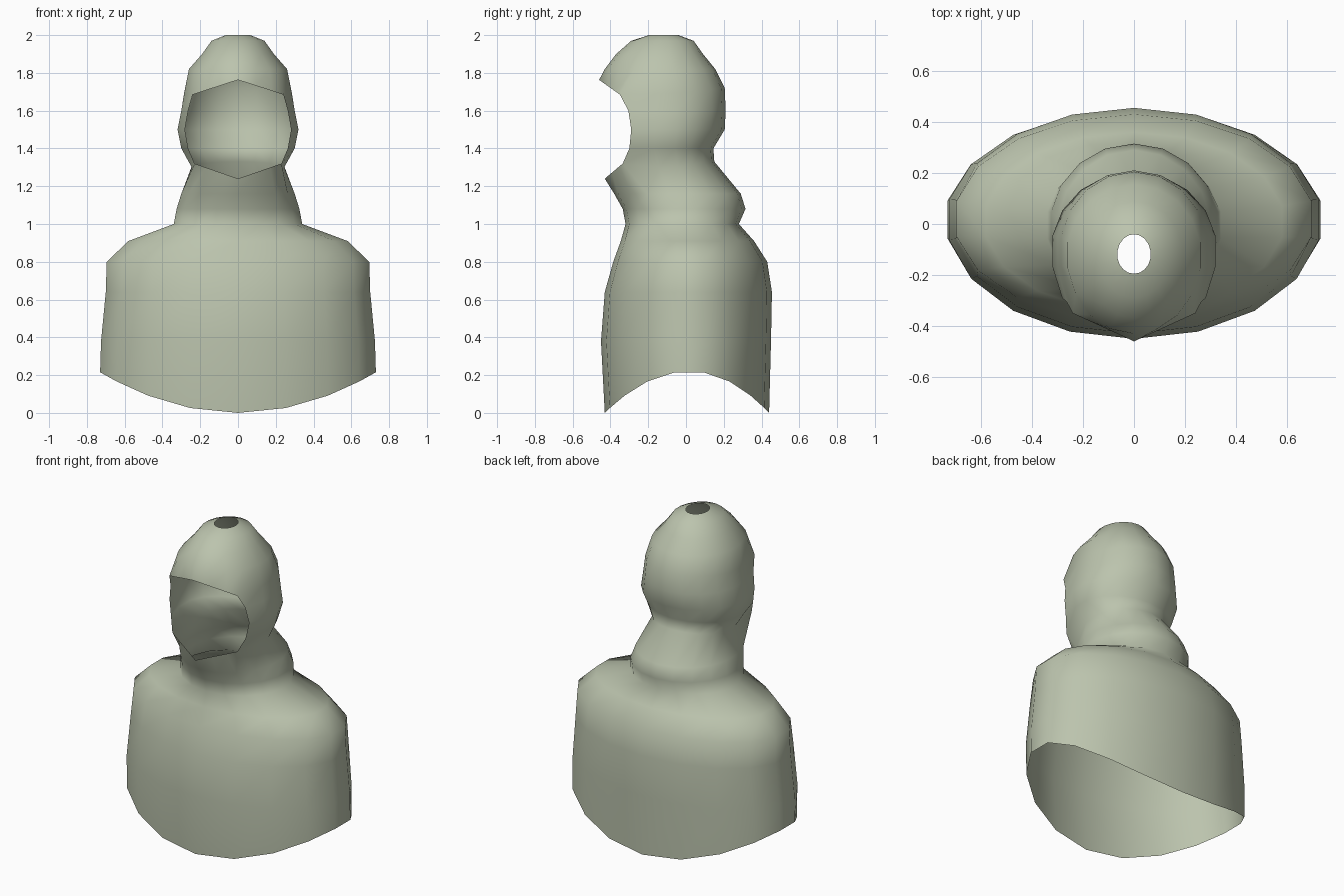
import bpy, bmesh, math

if "Cube" in bpy.data.objects:
    bpy.data.objects.remove(bpy.data.objects["Cube"])

SEG = 18        # columns around the garment, column 0 at the front centre
FACE_HALF = 3   # columns either side of the front that open for the face

# Each ring: height, half width, front y, centre y, back y
BODY = [(0.00, 0.73, -0.43, 0.02, 0.44), (0.38, 0.725, -0.45, 0.02, 0.45),
        (0.64, 0.70, -0.43, 0.02, 0.455), (0.80, 0.695, -0.385, 0.02, 0.43),
        (0.91, 0.58, -0.345, 0.01, 0.36), (1.00, 0.34, -0.32, 0.0, 0.28)]
COLLAR = [(1.08, 0.325, -0.335, -0.01, 0.315), (1.16, 0.30, -0.38, -0.03, 0.29)]
CHIN = [(1.30, 0.245, -0.43, -0.08, 0.15)]
FACE = [(1.40, 0.30, -0.50, -0.10, 0.145), (1.50, 0.32, -0.48, -0.10, 0.205),
        (1.60, 0.30, -0.51, -0.10, 0.21)]
BROW = [(1.69, 0.285, -0.46, -0.10, 0.205)]
CROWN = [(1.82, 0.26, -0.43, -0.12, 0.155), (1.90, 0.19, -0.37, -0.12, 0.09),
         (1.97, 0.14, -0.29, -0.12, 0.04), (2.00, 0.065, -0.195, -0.12, -0.04)]
RINGS = BODY + COLLAR + CHIN + FACE + BROW + CROWN
CHIN_ROW = len(BODY) + len(COLLAR)
BROW_ROW = CHIN_ROW + 1 + len(FACE)

# Straight lips of the face opening: centre point and corner point
LIPS = {CHIN_ROW: ((0, -0.43, 1.24), (0.23, -0.335, 1.32)),
        BROW_ROW: ((0, -0.46, 1.763), (0.24, -0.35, 1.685))}


def ring_point(row, col):
    z, half, front, mid, back = RINGS[row]
    a = 2 * math.pi * col / SEG
    side = min(col, SEG - col)
    if row in LIPS and side <= FACE_HALF:
        t = math.sin(side * math.pi / 9) / math.sin(FACE_HALF * math.pi / 9)
        p, q = LIPS[row]
        x, y, z = (u + (v - u) * t for u, v in zip(p, q))
        return (x if col <= SEG // 2 else -x, y, z)
    x = half * math.sin(a) / math.sin(math.radians(80))
    c = math.cos(a)
    y = mid - c * (mid - front if c > 0 else back - mid)
    if row == 0:                      # hem rises over the arms
        z = 0.215 * (x / 0.73) ** 2
    if row in LIPS:                   # nape and brow line lift towards the back
        z += 0.03 * max(0, -c)
    return (x, y, z)


# Hooded cape: one open shell with a face opening and a small crown hole
bm = bmesh.new()
grid = [[bm.verts.new(ring_point(r, c)) for c in range(SEG)] for r in range(len(RINGS))]
for r in range(len(RINGS) - 1):
    for c in range(SEG):
        n = (c + 1) % SEG
        in_face = c < FACE_HALF or c >= SEG - FACE_HALF
        if CHIN_ROW <= r < BROW_ROW and in_face:
            continue
        bm.faces.new((grid[r][c], grid[r][n], grid[r + 1][n], grid[r + 1][c]))
bmesh.ops.delete(bm, geom=[v for v in bm.verts if not v.link_faces], context='VERTS')
mesh = bpy.data.meshes.new("hooded_cape")
bm.to_mesh(mesh)
bm.free()
mesh.shade_smooth()
cape = bpy.data.objects.new("hooded_cape", mesh)
bpy.context.collection.objects.link(cape)

cloth = bpy.data.materials.new("sage cloth")
cloth.diffuse_color = (0.50, 0.55, 0.42, 1)
cloth.use_nodes = True
cloth.node_tree.nodes["Principled BSDF"].inputs["Base Color"].default_value = cloth.diffuse_color
mesh.materials.append(cloth)
